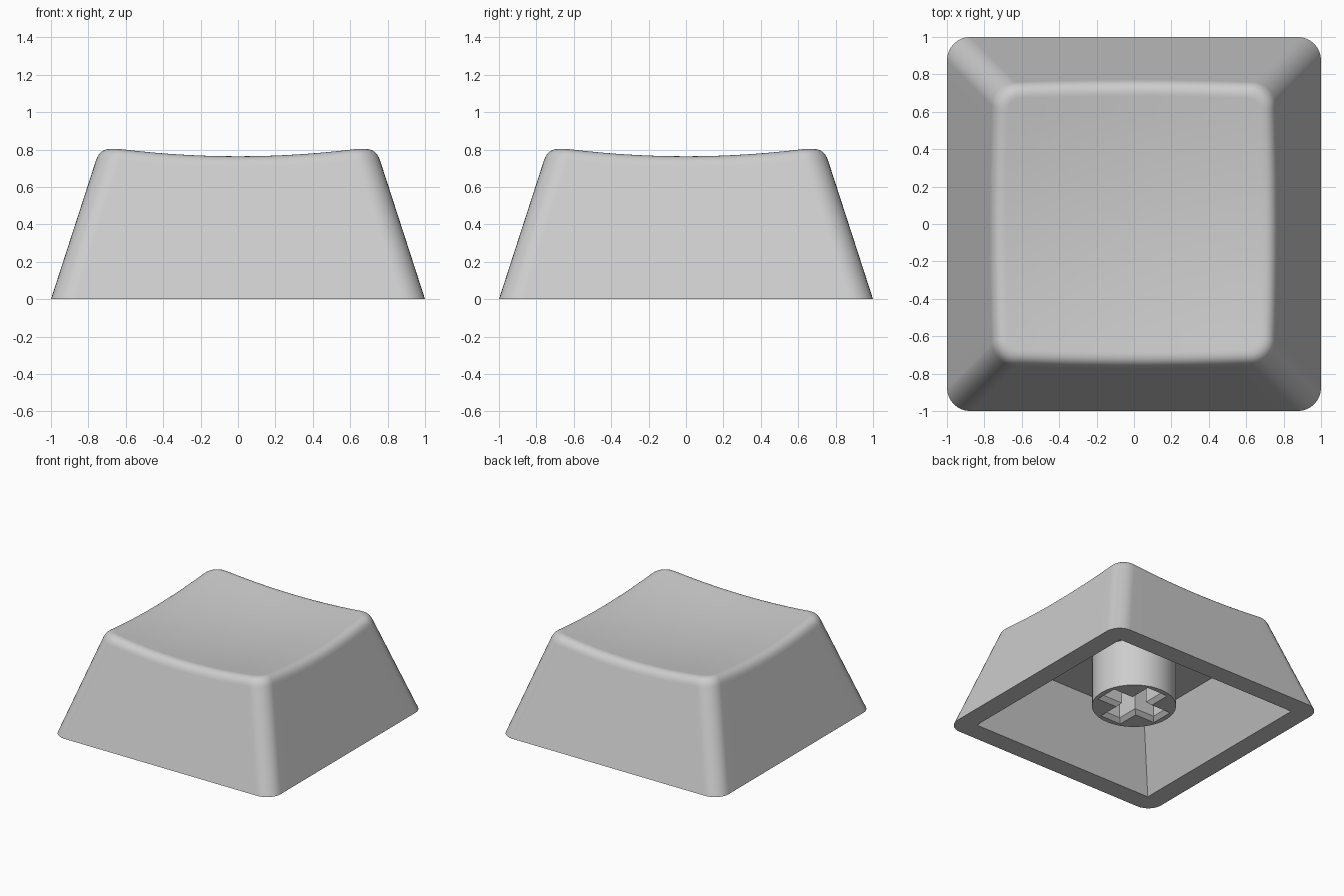
import bpy, bmesh, math
from mathutils import Vector

if "Cube" in bpy.data.objects:
    bpy.data.objects.remove(bpy.data.objects["Cube"])

TAPER = 0.324                    # inward lean of the outer walls per unit height
CORNER, FILLET = 0.125, 0.066    # corner radius, size of the rounded top edge
RIM, CEIL, CEIL_Z = 0.84, 0.617, 0.50
ARC, STRAIGHT = 8, 14

plastic = bpy.data.materials.new("grey plastic")
plastic.diffuse_color = (0.61, 0.61, 0.61, 1)
plastic.use_nodes = True
plastic.node_tree.nodes["Principled BSDF"].inputs["Base Color"].default_value = plastic.diffuse_color


def outline(w, r):
    """Rounded square, half width w, corner radius r, anticlockwise."""
    c, pts = w - r, []
    for q in range(4):
        side = [(c + r * math.cos(a), c + r * math.sin(a))
                for a in (math.pi / 2 * i / ARC for i in range(ARC + 1))]
        side += [(c - 2 * c * i / STRAIGHT, w) for i in range(1, STRAIGHT)]
        for x, y in side:
            for _ in range(q):
                x, y = -y, x
            pts.append((x, y))
    return pts


def dish(x, y):
    return 0.715 + 0.102 * (x * x + y * y)


def wall(i, z):
    x, y = outline(1 - TAPER * z, CORNER)[i]
    return Vector((x, y, z))


def make_object(name, bm):
    bmesh.ops.remove_doubles(bm, verts=bm.verts, dist=1e-5)
    bmesh.ops.recalc_face_normals(bm, faces=bm.faces)
    mesh = bpy.data.meshes.new(name)
    bm.to_mesh(mesh)
    bm.free()
    mesh.materials.append(plastic)
    obj = bpy.data.objects.new(name, mesh)
    bpy.context.collection.objects.link(obj)
    return obj


def activate(obj):
    bpy.ops.object.select_all(action='DESELECT')
    obj.select_set(True)
    bpy.context.view_layer.objects.active = obj


# Rounded top edge: one curve per outline point, from the wall onto the dish
count = len(outline(1, CORNER))
edge_curves = []
for i in range(count):
    z = 0.78
    for _ in range(6):
        p = wall(i, z)
        z = dish(p.x, p.y)
    a, b = wall(i, z - FILLET), wall(i, z)
    x, y = outline(1 - TAPER * z - FILLET, CORNER - FILLET)[i]
    c = Vector((x, y, dish(x, y)))
    edge_curves.append([a * (1 - t) ** 2 + b * 2 * t * (1 - t) + c * t * t
                        for t in (k / 8 for k in range(9))])

# Rings from the ceiling, down the inside, over the rim, up and into the dish
rings = [[Vector((x, y, CEIL_Z)) for x, y in outline(CEIL, 0)],
         [Vector((x, y, 0)) for x, y in outline(RIM, 0)],
         [wall(i, 0) for i in range(count)]]
rings += [[curve[k] for curve in edge_curves] for k in range(9)]
for f in (0.85, 0.7, 0.55, 0.4, 0.25, 0.1):
    rings.append([Vector((p.x * f, p.y * f, dish(p.x * f, p.y * f))) for p in rings[11]])

# Cap shell
bm = bmesh.new()
loops = [[bm.verts.new(p) for p in ring] for ring in rings]
for lo, hi in zip(loops, loops[1:]):
    for i in range(count):
        j = (i + 1) % count
        bm.faces.new((lo[i], lo[j], hi[j], hi[i]))
middle = bm.verts.new((0, 0, dish(0, 0)))
under = bm.verts.new((0, 0, CEIL_Z))
for i in range(count):
    j = (i + 1) % count
    bm.faces.new((loops[-1][i], loops[-1][j], middle))
    bm.faces.new((loops[0][j], loops[0][i], under))
shell = make_object("cap_shell", bm)
activate(shell)
bpy.ops.object.shade_smooth_by_angle(angle=math.radians(30))
weighted = shell.modifiers.new("even shading", 'WEIGHTED_NORMAL')
weighted.keep_sharp = True

# Round stem under the cap
STEM_Z, STEM_TOP = 0.107, CEIL_Z + 0.02
bm = bmesh.new()
bmesh.ops.create_cone(bm, cap_ends=True, segments=48, radius1=0.317, radius2=0.317,
                      depth=STEM_TOP - STEM_Z)
bmesh.ops.translate(bm, verts=bm.verts, vec=(0, 0, (STEM_Z + STEM_TOP) / 2))
stem = make_object("stem", bm)

# Cross-shaped socket with a bevelled mouth, cut into the stem
bm = bmesh.new()
levels = []
for length, width, z in ((0.305, 0.125, STEM_Z - 0.03), (0.245, 0.065, STEM_Z + 0.03),
                         (0.245, 0.065, CEIL_Z - 0.01)):
    cross = []
    for q in range(4):
        for x, y in ((length, -width), (length, width), (width, width)):
            for _ in range(q):
                x, y = -y, x
            cross.append(bm.verts.new((x, y, z)))
    levels.append(cross)
for lo, hi in zip(levels, levels[1:]):
    for i in range(12):
        j = (i + 1) % 12
        bm.faces.new((lo[i], lo[j], hi[j], hi[i]))
bm.faces.new(levels[0][::-1])
bm.faces.new(levels[-1])
cutter = make_object("socket_cutter", bm)
cutter.hide_render = True

cut = stem.modifiers.new("socket", 'BOOLEAN')
cut.operation, cut.solver, cut.object = 'DIFFERENCE', 'EXACT', cutter
activate(stem)
bpy.ops.object.modifier_apply(modifier=cut.name)
bpy.data.objects.remove(cutter)
bpy.ops.object.shade_smooth_by_angle(angle=math.radians(30))
